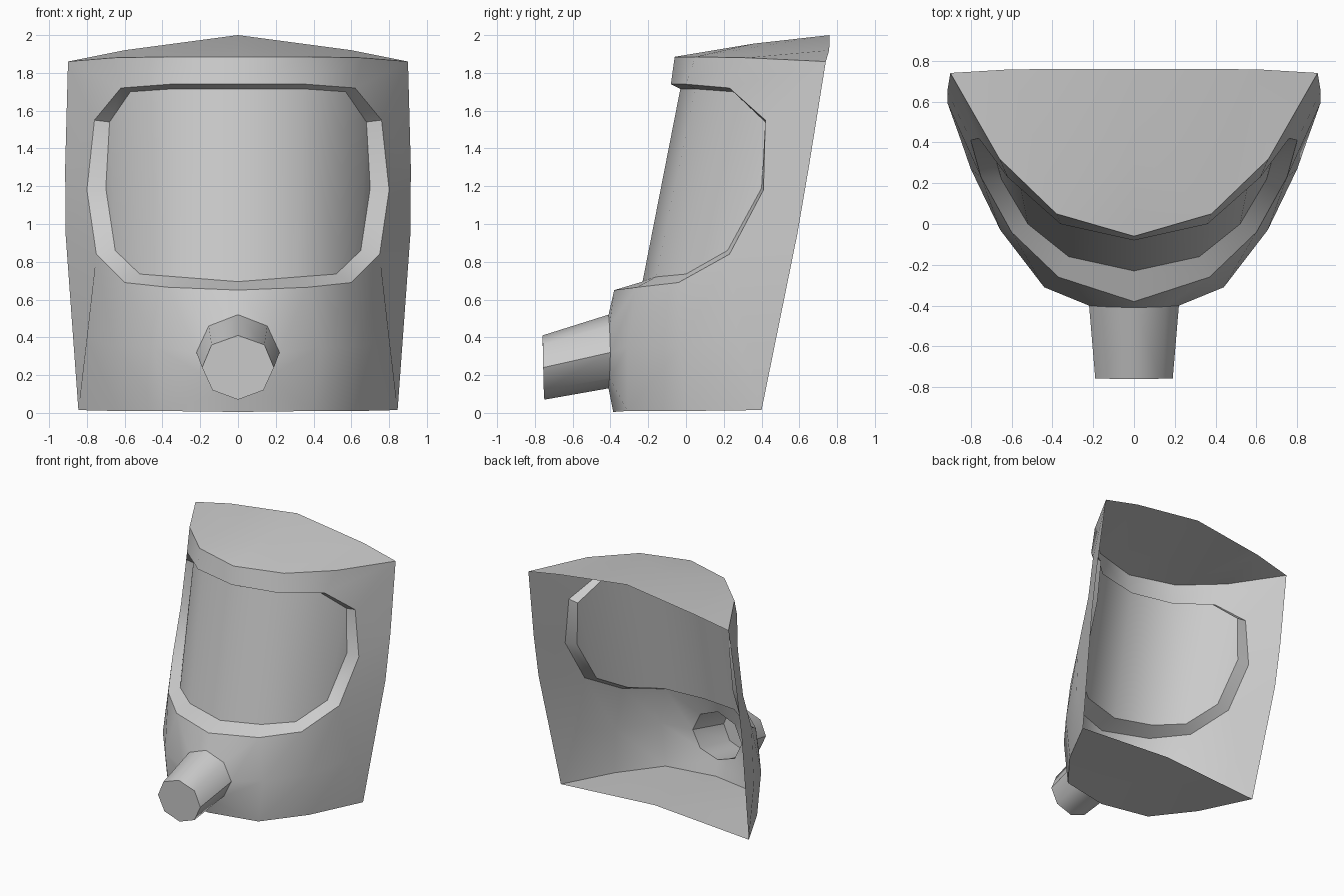
import bpy, bmesh, math
from mathutils import Vector

if "Cube" in bpy.data.objects:
    bpy.data.objects.remove(bpy.data.objects["Cube"])


def build(name, faces, inner, angle=48):
    """Make a mirrored object from half-side faces; normals point away from inner."""
    bm = bmesh.new()
    for s in (1, -1):
        for f in faces:
            vs = [bm.verts.new((s * x, y, z)) for x, y, z in f]
            bm.faces.new(vs)
    bmesh.ops.remove_doubles(bm, verts=bm.verts[:], dist=0.0005)
    bmesh.ops.recalc_face_normals(bm, faces=bm.faces[:])
    c = Vector(inner)
    if sum(f.normal.dot(f.calc_center_median() - c) * f.calc_area() for f in bm.faces) < 0:
        bmesh.ops.reverse_faces(bm, faces=bm.faces[:])
    me = bpy.data.meshes.new(name)
    bm.to_mesh(me)
    bm.free()
    ob = bpy.data.objects.new(name, me)
    bpy.context.collection.objects.link(ob)
    bpy.ops.object.select_all(action='DESELECT')
    ob.select_set(True)
    bpy.context.view_layer.objects.active = ob
    bpy.ops.object.shade_smooth_by_angle(angle=math.radians(angle))
    return ob


def strip(a, b):
    return [(a[i], a[i + 1], b[i + 1], b[i]) for i in range(len(a) - 1)]


# window opening: outer rim and recessed inner rim, top centre to bottom centre
rim = [(0, -.08, 1.74), (.36, 0, 1.74), (.62, .23, 1.72), (.76, .42, 1.55),
       (.80, .41, 1.18), (.75, .23, .84), (.60, -.04, .69), (.37, -.26, .665),
       (0, -.38, .65)]
inset = [(0, -.03, 1.715), (.35, .05, 1.715), (.57, .25, 1.70), (.68, .42, 1.54),
         (.70, .40, 1.19), (.65, .22, .86), (.52, 0, .735), (.32, -.16, .72),
         (0, -.23, .695)]

# outer edge of the shell: top, back and bottom
top = [(0, -.06, 1.885), (.38, .05, 1.885), (.66, .32, 1.88), (.90, .74, 1.86)]
back = [(.915, .65, 1.30), (.913, .59, .95)]
bottom = [(.845, .40, .015), (.64, 0, .01), (.40, -.31, .01), (0, -.385, .005)]
middle = [(.80, .27, .40), (.655, -.03, .35), (.44, -.31, .35)]

# nozzle rings, half octagons
nozzle_base = [(0, -.41, .52), (.155, -.405, .46), (.22, -.40, .32),
               (.155, -.405, .185), (0, -.41, .13)]
nozzle_end = [(0, -.76, .41), (.14, -.758, .36), (.19, -.756, .24),
              (.135, -.753, .12), (0, -.75, .07)]

# shell front and sides, with window bevel and nozzle hole
shell = strip(rim, inset)
shell += strip(rim[:6], top + back)
shell.append((rim[5], back[1], bottom[0], middle[0]))
shell += strip(rim[5:8], middle) + strip(middle, bottom[:3])
around = [rim[8], rim[7], middle[2], bottom[2], bottom[3]]
shell += strip(around, nozzle_base)

# roof
peak, ridge, slope = (0, .76, 2.0), (0, .36, 1.955), (.60, .758, 1.92)
shell += [(top[0], top[1], ridge), (top[1], slope, peak, ridge),
          (top[1], top[2], slope), (top[2], top[3], slope)]

# floor
floor_back = (0, .40, .07)
shell += [(floor_back, bottom[i], bottom[i + 1]) for i in range(3)]
build("mask_shell", shell, (0, .55, 1))

# visor pane
visor = [(inset[i], inset[i + 1], inset[7 - i], inset[8 - i]) for i in range(3)]
visor.append((inset[3], inset[4], inset[5]))
build("visor", visor, (0, .8, 1))

# nozzle tube with closed end
build("nozzle", strip(nozzle_base, nozzle_end) + [tuple(nozzle_end)], (0, -.55, .28))
